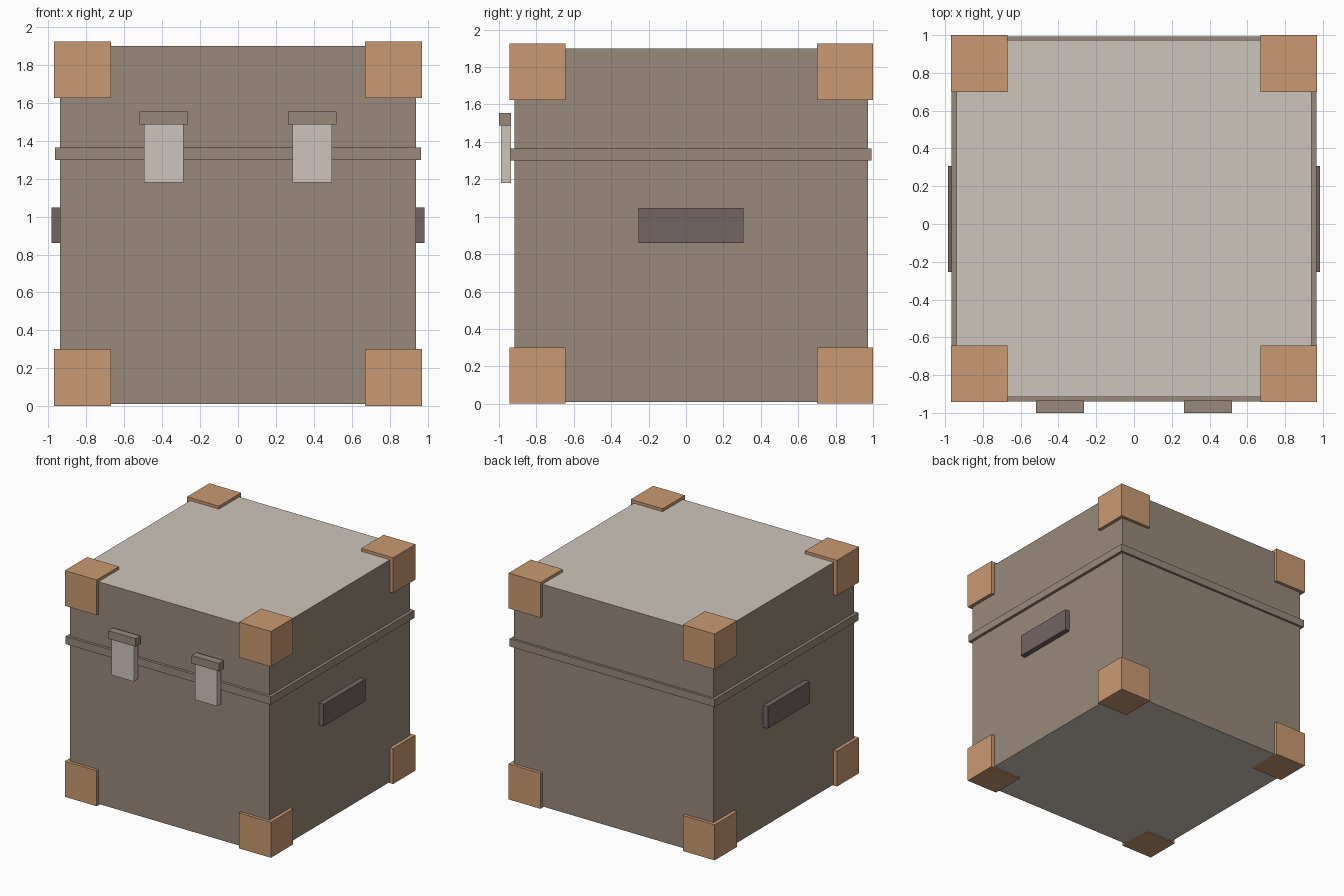
import bpy, bmesh

if "Cube" in bpy.data.objects:
    bpy.data.objects.remove(bpy.data.objects["Cube"])


def material(name, r, g, b):
    """Make a flat material from 0-255 display values."""
    m = bpy.data.materials.new(name)
    lin = [((c / 255 + 0.055) / 1.055) ** 2.4 for c in (r, g, b)]
    m.diffuse_color = (*lin, 1.0)
    m.use_nodes = True
    m.node_tree.nodes["Principled BSDF"].inputs["Base Color"].default_value = m.diffuse_color
    return m


BROWN = material("taupe_brown", 152, 137, 122)
PALE = material("pale_grey", 205, 197, 187)
ORANGE = material("tan_orange", 201, 154, 114)
DARK = material("dark_mauve", 114, 101, 97)


def box(name, x, y, z, mat, cap_mat=None, open_dir=0):
    """Box from x, y, z ranges; cap_mat paints the horizontal faces,
    open_dir (+1 / -1) leaves the top / bottom open."""
    bm = bmesh.new()
    bmesh.ops.create_cube(bm, size=1.0)
    for v in bm.verts:
        v.co = [lo + (c + 0.5) * (hi - lo) for c, (lo, hi) in zip(v.co, (x, y, z))]
    bm.normal_update()
    if open_dir:
        hidden = [f for f in bm.faces if f.normal.z * open_dir > 0.5]
        bmesh.ops.delete(bm, geom=hidden, context='FACES')
    if cap_mat:
        for f in bm.faces:
            f.material_index = int(abs(f.normal.z) > 0.5)
    mesh = bpy.data.meshes.new(name)
    bm.to_mesh(mesh)
    bm.free()
    mesh.materials.append(mat)
    if cap_mat:
        mesh.materials.append(cap_mat)
    obj = bpy.data.objects.new(name, mesh)
    bpy.context.collection.objects.link(obj)
    return obj


# Chest body and lid, meeting behind the band
BODY_X, BODY_Y = (-0.94, 0.94), (-0.917, 0.973)
box("chest_base", BODY_X, BODY_Y, (0.01, 1.33), BROWN, PALE, open_dir=1)
box("chest_lid", BODY_X, BODY_Y, (1.33, 1.90), BROWN, PALE, open_dir=-1)

# Band around the seam
box("seam_band", (-0.965, 0.965), (-0.94, 0.993), (1.30, 1.365), BROWN)

# Eight corner guards
for zname, z in (("bottom", (0.0, 0.302)), ("top", (1.625, 1.925))):
    for yname, y in (("front", (-0.943, -0.643)), ("back", (0.70, 1.0))):
        for xname, x in (("left", (-0.97, -0.67)), ("right", (0.67, 0.97))):
            box(f"corner_guard_{zname}_{yname}_{xname}", x, y, z, ORANGE)

for side, s in (("left", -1), ("right", 1)):
    # Front latch: pale plate under a brown cap
    cx = 0.392 * s
    box(f"latch_plate_{side}", (cx - 0.104, cx + 0.104), (-0.99, -0.935),
        (1.18, 1.487), PALE)
    box(f"latch_cap_{side}", (cx - 0.128, cx + 0.128), (-1.0, -0.935),
        (1.487, 1.555), BROWN)
    # Side handle
    box(f"handle_{side}", tuple(sorted((0.935 * s, 0.985 * s))), (-0.255, 0.307),
        (0.86, 1.047), DARK)
